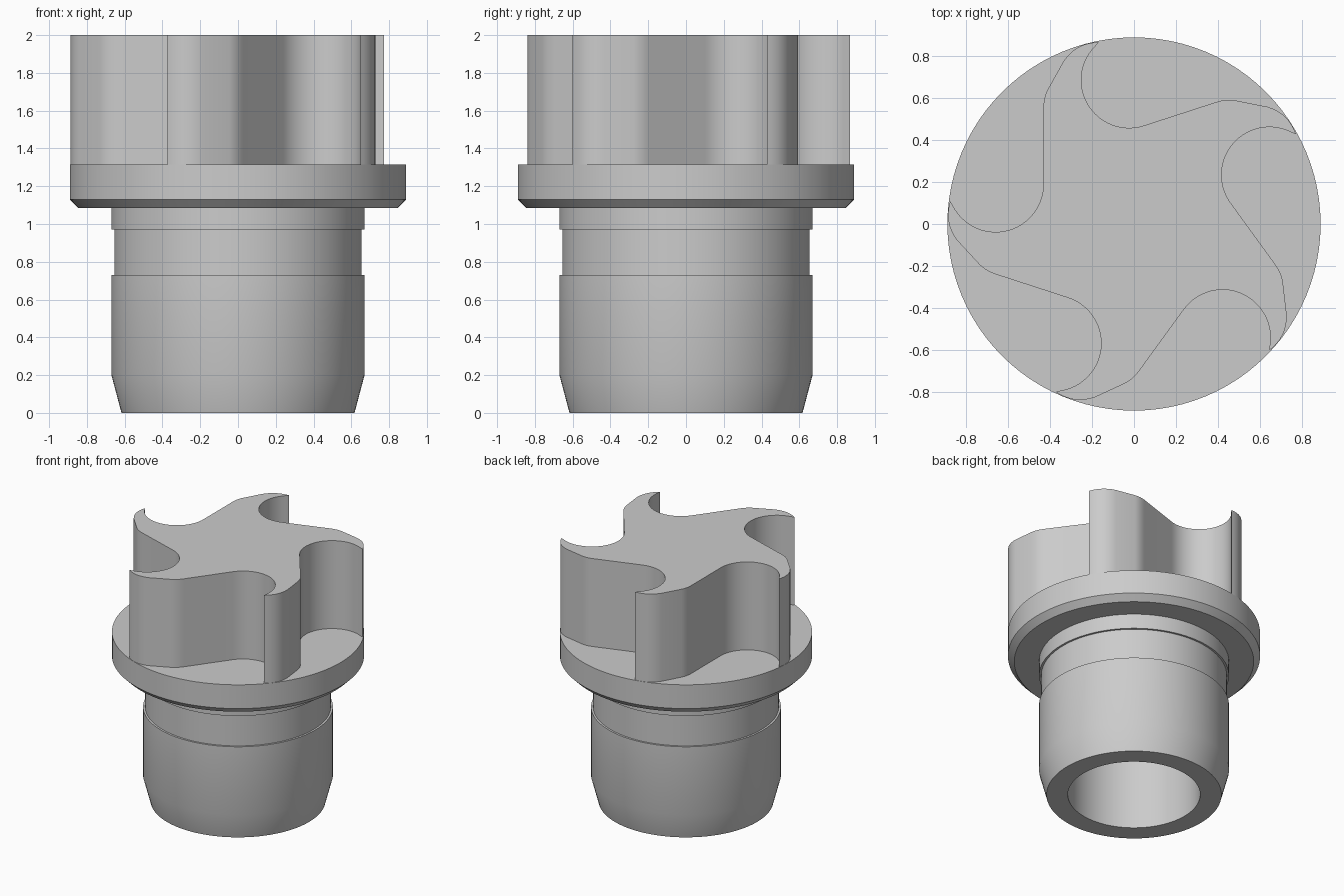
import bpy, bmesh
from math import cos, sin, radians, tau
from mathutils import Vector, Matrix

cube = bpy.data.objects.get("Cube")
if cube:
    bpy.data.objects.remove(cube, do_unlink=True)

# Single material
GREY = (0.6, 0.6, 0.6, 1)
grey = bpy.data.materials.new("light_grey")
grey.use_nodes = True
grey.diffuse_color = GREY
grey.node_tree.nodes["Principled BSDF"].inputs["Base Color"].default_value = GREY


def finish(bm, name):
    bmesh.ops.remove_doubles(bm, verts=bm.verts, dist=1e-5)
    bmesh.ops.recalc_face_normals(bm, faces=bm.faces)
    mesh = bpy.data.meshes.new(name)
    bm.to_mesh(mesh)
    bm.free()
    mesh.materials.append(grey)
    obj = bpy.data.objects.new(name, mesh)
    bpy.context.collection.objects.link(obj)
    bpy.ops.object.select_all(action="DESELECT")
    obj.select_set(True)
    bpy.context.view_layer.objects.active = obj
    bpy.ops.object.shade_smooth_by_angle(angle=radians(30))
    return obj


def lathe(name, profile, steps=96):
    bm = bmesh.new()
    verts = [bm.verts.new((r, 0, z)) for r, z in profile]
    edges = [bm.edges.new(pair) for pair in zip(verts, verts[1:])]
    bmesh.ops.spin(bm, geom=verts + edges, cent=(0, 0, 0), axis=(0, 0, 1),
                   angle=tau, steps=steps, use_merge=True)
    return finish(bm, name)


def bend(a, control, b, steps=8):
    """Quadratic curve from a to b."""
    a, control, b = Vector(a), Vector(control), Vector(b)
    ts = [i / steps for i in range(steps + 1)]
    return [a * (1 - t) ** 2 + control * 2 * t * (1 - t) + b * t * t for t in ts]


# Hollow stem with groove and chamfered flange; the bore is blind
FLANGE_TOP = 1.315
lathe("stem_and_flange", [
    (0, 1.085), (0.467, 1.085), (0.467, 0), (0.617, 0), (0.67, 0.2),
    (0.67, 0.73), (0.655, 0.73), (0.655, 0.97), (0.67, 0.97), (0.67, 1.085),
    (0.845, 1.085), (0.89, 1.13), (0.89, FLANGE_TOP), (0, FLANGE_TOP)])

# One hooked arm: rounded back, straight flank, then a round pocket to the next tip
arm = bend((-0.169, 0.867), (-0.275, 0.865), (-0.335, 0.778))
arm += bend((-0.41, 0.644), (-0.432, 0.604), (-0.432, 0.55))
centre, radius, sweep, steps = Vector((-0.66, 0.19)), 0.228, radians(158.5), 28
for i in range(steps):
    a = -sweep * i / steps
    arm.append(centre + radius * Vector((cos(a), sin(a))))

# Five arms make the swirling head
outline = [Matrix.Rotation(tau * k / 5, 2) @ p for k in range(5) for p in arm]
bm = bmesh.new()
base = bm.faces.new([bm.verts.new((p.x, p.y, FLANGE_TOP)) for p in outline])
top = bmesh.ops.extrude_face_region(bm, geom=[base], use_keep_orig=True)
bmesh.ops.translate(bm, vec=(0, 0, 2 - FLANGE_TOP),
                    verts=[v for v in top["geom"] if isinstance(v, bmesh.types.BMVert)])
finish(bm, "five_arm_head")
